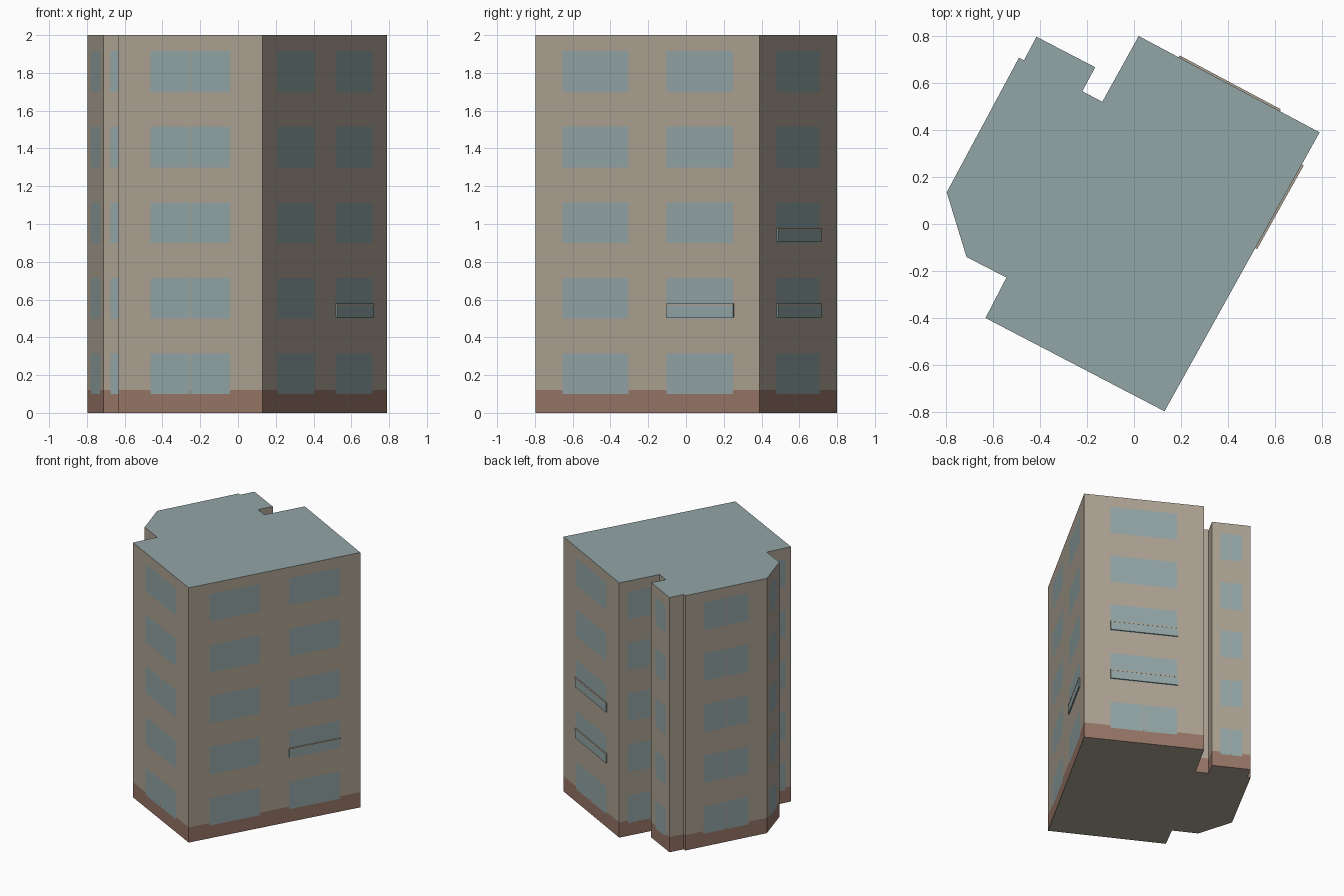
import bpy
import bmesh
from mathutils import Vector

cube = bpy.data.objects.get("Cube")
if cube:
    bpy.data.objects.remove(cube, do_unlink=True)


def material(name, rgb):
    mat = bpy.data.materials.new(name)
    mat.use_nodes = True
    mat.diffuse_color = (*rgb, 1)
    mat.node_tree.nodes["Principled BSDF"].inputs["Base Color"].default_value = (*rgb, 1)
    return mat


WALL, GLASS, BASE = range(3)
MATERIALS = [material("beige_wall", (0.42, 0.365, 0.295)),
             material("blue_grey_glass_and_roof", (0.29, 0.375, 0.38)),
             material("brown_base", (0.31, 0.178, 0.135))]

HEIGHT, BASE_TOP = 2.0, 0.12
ROWS = [(0.10 + 0.4 * i, 0.315 + 0.4 * i) for i in range(5)]
PAIR = [(0.22, 0.495), (0.502, 0.775)]     # window split by a thin mullion

# Each wall: start corner (counter-clockwise) and window spans along it
WALLS = [
    ((0.13, -0.797), [(0.12, 0.415), (0.585, 0.88)]),
    ((0.79, 0.39), PAIR),
    ((0.02, 0.80), PAIR),
    ((-0.135, 0.52), []),
    ((-0.22, 0.565), []),
    ((-0.165, 0.667), PAIR),
    ((-0.415, 0.797), []),
    ((-0.468, 0.697), []),
    ((-0.49, 0.707), PAIR),
    ((-0.797, 0.135), PAIR),
    ((-0.713, -0.14), PAIR),
    ((-0.543, -0.228), PAIR),
    ((-0.632, -0.40), PAIR),
]
BACK = 1


def corner(i):
    return Vector((*WALLS[i % len(WALLS)][0], 0))


def finish(name, bm):
    bmesh.ops.recalc_face_normals(bm, faces=bm.faces)
    mesh = bpy.data.meshes.new(name)
    bm.to_mesh(mesh)
    bm.free()
    for mat in MATERIALS:
        mesh.materials.append(mat)
    obj = bpy.data.objects.new(name, mesh)
    bpy.context.collection.objects.link(obj)
    return obj


# Building: walls cut into a grid of window, wall and base faces
levels = sorted({0, BASE_TOP, HEIGHT} | {z for row in ROWS for z in row})
columns = []          # (point, wall index, kind of strip that starts here)
for i, (start, spans) in enumerate(WALLS):
    a, b = corner(i), corner(i + 1)
    columns.append((a, i, "plain"))
    for n, (u0, u1) in enumerate(spans):
        gap = "mullion" if spans is PAIR and n == 0 else "plain"
        columns.append((a.lerp(b, u0), i, "window"))
        columns.append((a.lerp(b, u1), i, gap))

bm = bmesh.new()
rings = [[bm.verts.new((p.x, p.y, z)) for p, _, _ in columns] for z in levels]
for k in range(len(levels) - 1):
    middle = (levels[k] + levels[k + 1]) / 2
    in_row = any(z0 < middle < z1 for z0, z1 in ROWS)
    for c, (_, wall, kind) in enumerate(columns):
        d = (c + 1) % len(columns)
        face = bm.faces.new((rings[k][c], rings[k][d], rings[k + 1][d], rings[k + 1][c]))
        # The back wall has a mullion on the ground floor only
        plain_pane = kind == "mullion" and wall == BACK and middle > ROWS[0][1]
        if in_row and (kind == "window" or plain_pane):
            face.material_index = GLASS
        elif middle < BASE_TOP:
            face.material_index = BASE
roof = bm.faces.new(rings[-1])
roof.material_index = GLASS
bm.faces.new(list(reversed(rings[0])))
finish("building", bm)


# Window guards: thin glass panel with a rail on top
def plate(name, wall, span, z0, z1, depth, mat):
    a, b = corner(wall), corner(wall + 1)
    along = (b - a).normalized()
    out = Vector((along.y, -along.x, 0)) * depth
    p, q = a.lerp(b, span[0]), a.lerp(b, span[1])
    bm = bmesh.new()
    low = [bm.verts.new(v + Vector((0, 0, z0))) for v in (p, q, q + out, p + out)]
    bottom = bm.faces.new(low)
    top = bmesh.ops.extrude_face_region(bm, geom=[bottom], use_keep_orig=True)
    bmesh.ops.translate(bm, vec=(0, 0, z1 - z0),
                        verts=[g for g in top["geom"] if isinstance(g, bmesh.types.BMVert)])
    for face in bm.faces:
        face.material_index = mat
    finish(name, bm)


for name, wall, span, z in [("side_guard", 0, (0.585, 0.885), 0.505),
                            ("back_lower_guard", BACK, (0.22, 0.78), 0.505),
                            ("back_upper_guard", BACK, (0.22, 0.78), 0.905)]:
    plate(name + "_panel", wall, span, z, z + 0.064, 0.008, GLASS)
    plate(name + "_rail", wall, span, z + 0.064, z + 0.073, 0.009, WALL)
